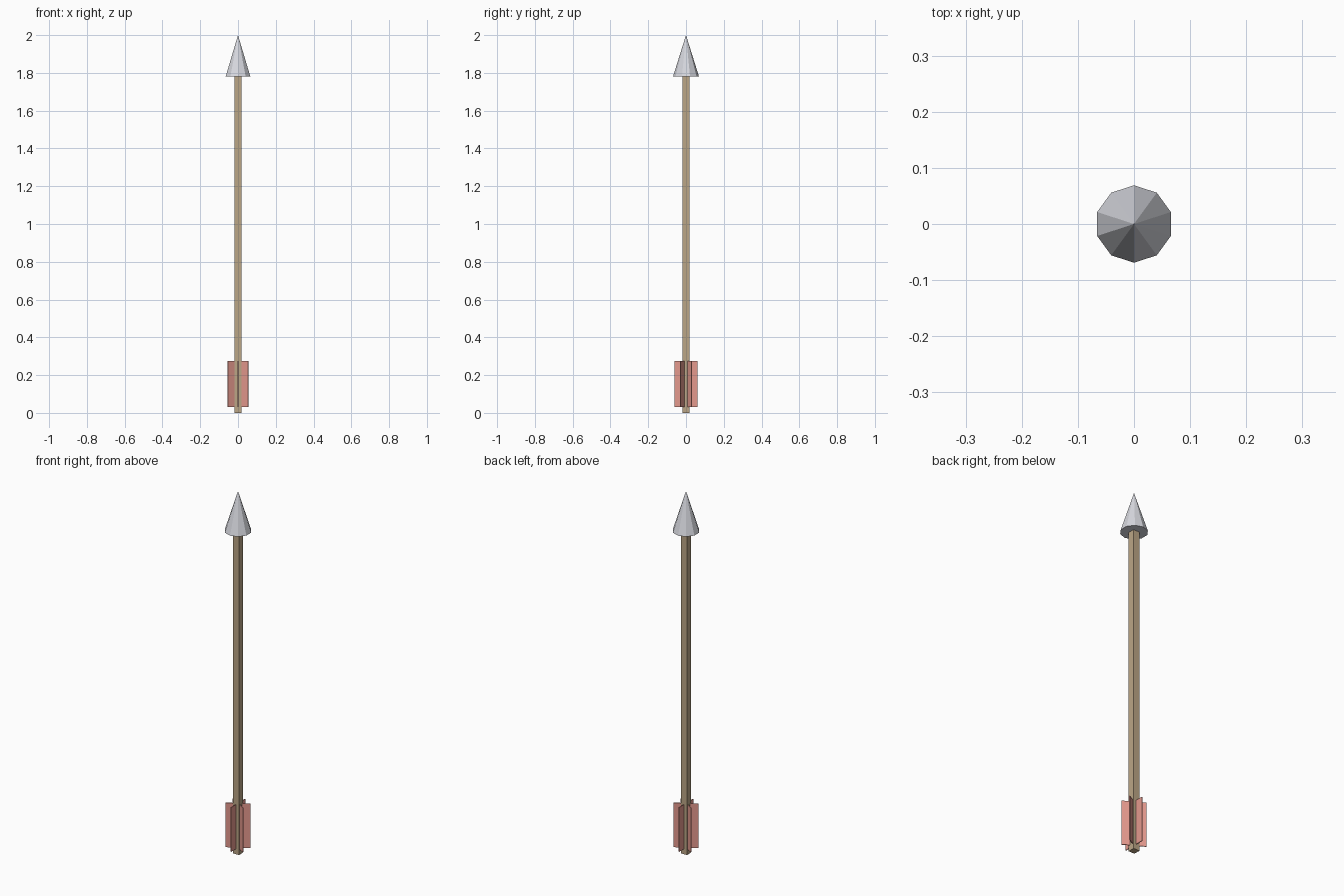
import bpy, math

if "Cube" in bpy.data.objects:
    bpy.data.objects.remove(bpy.data.objects["Cube"])


def material(name, color):
    m = bpy.data.materials.new(name)
    m.diffuse_color = (*color, 1)
    m.use_nodes = True
    m.node_tree.nodes["Principled BSDF"].inputs["Base Color"].default_value = m.diffuse_color
    return m


wood = material("wood", (0.50, 0.38, 0.24))
steel = material("steel", (0.68, 0.69, 0.74))
red = material("red", (0.78, 0.32, 0.27))


def box(name, size, z, turn, mat):
    bpy.ops.mesh.primitive_cube_add(size=1, location=(0, 0, z), rotation=(0, 0, turn))
    ob = bpy.context.object
    ob.name = name
    ob.scale = size
    ob.data.materials.append(mat)


# square shaft
box("shaft", (0.037, 0.037, 1.78), 0.89, 0, wood)

# ten-sided arrow head, one corner towards +y
bpy.ops.mesh.primitive_cone_add(vertices=10, radius1=0.069, radius2=0, depth=0.22,
                                location=(0, 0, 1.89))
head = bpy.context.object
head.name = "arrow_head"
head.data.materials.append(steel)

# three crossing blades make six feather vanes
for i in range(3):
    box(f"feather_{i + 1}", (0.124, 0.004, 0.245), 0.1525,
        math.radians(30 + 60 * i), red)
